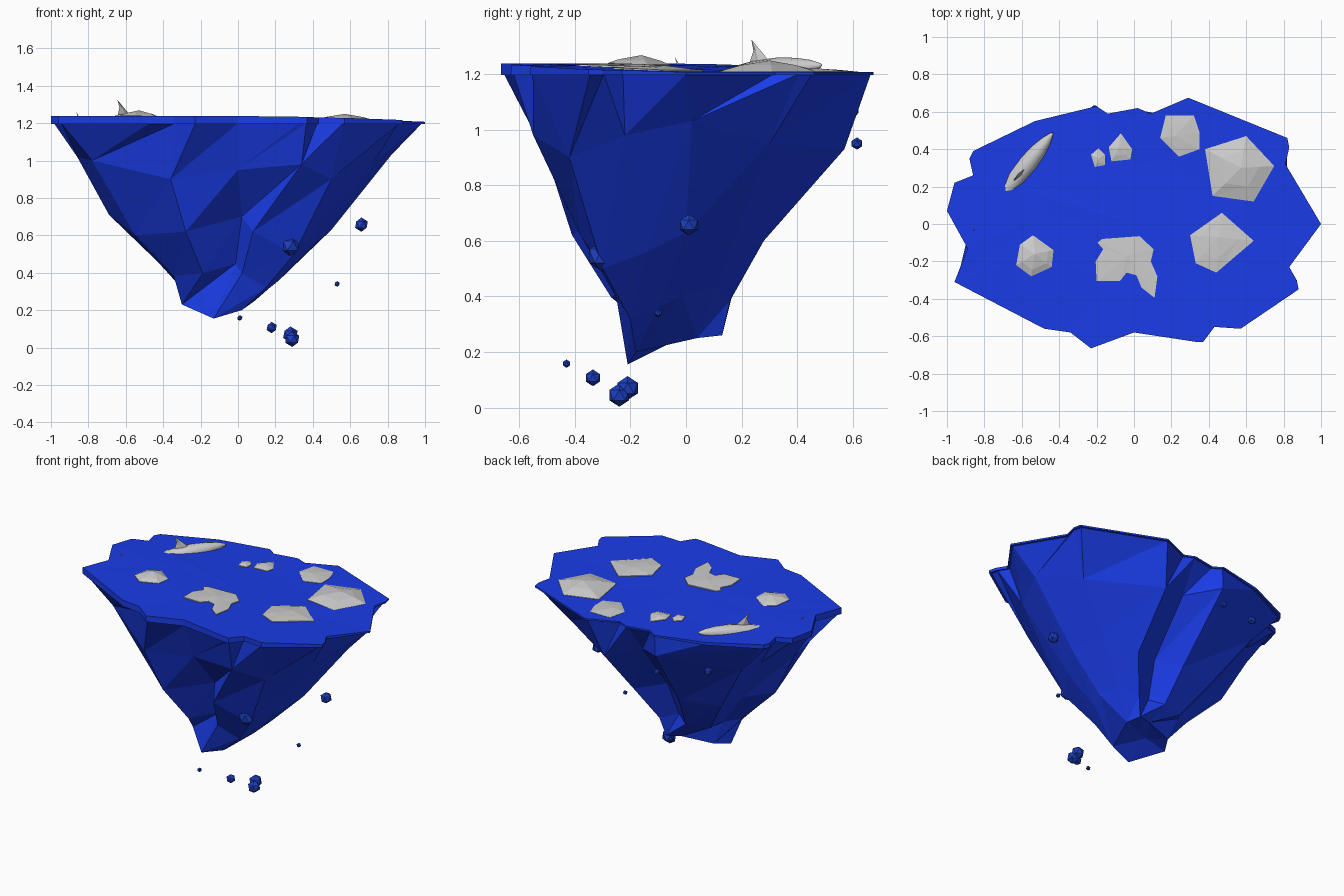
import bpy, bmesh, math, random
from mathutils import Vector

if "Cube" in bpy.data.objects:
    bpy.data.objects.remove(bpy.data.objects["Cube"])

random.seed(4)


def material(name, rgb):
    m = bpy.data.materials.new(name)
    m.diffuse_color = (*rgb, 1)
    m.use_nodes = True
    m.node_tree.nodes["Principled BSDF"].inputs["Base Color"].default_value = m.diffuse_color
    return m


WATER = material("deep_blue", (0.01, 0.045, 0.8))
ROCK = material("rock_blue", (0.012, 0.05, 0.55))


def finish(name, bm, mat=None, smooth=False):
    bmesh.ops.recalc_face_normals(bm, faces=bm.faces)
    me = bpy.data.meshes.new(name)
    bm.to_mesh(me)
    bm.free()
    ob = bpy.data.objects.new(name, me)
    bpy.context.collection.objects.link(ob)
    if mat:
        me.materials.append(mat)
    for p in me.polygons:
        p.use_smooth = smooth
    return ob


def ring(bm, pts):
    return [bm.verts.new(p) for p in pts]


def bridge(bm, a, b):
    """Triangles between two rings; a may have as many or twice as many points as b."""
    n, k = len(a), len(a) // len(b)
    for i in range(n):
        j = (i + 1) % n
        p, q = b[i // k], b[j // k]
        bm.faces.new((a[i], a[j], p))
        if p != q:
            bm.faces.new((a[j], q, p))


def fan(bm, loop, tip):
    for i, v in enumerate(loop):
        bm.faces.new((v, loop[(i + 1) % len(loop)], tip))


def water_z(x, y):
    t = (0.6 * x + y + 0.58) / 1.1
    return 1.238 - 0.031 * min(max(t, 0), 1)


# Water sheet: ragged outline, gently tilted top
RIM = [(1, 0), (.81, .32), (.83, .41), (.82, .46), (.29, .675), (.09, .59), (.02, .62),
       (-.14, .59), (-.2, .63), (-.53, .55), (-.86, .39), (-.88, .35), (-.86, .26),
       (-.96, .22), (-1, .07), (-.89, -.13), (-.96, -.31), (-.48, -.56), (-.34, -.58),
       (-.23, -.665), (0, -.58), (.33, -.63), (.37, -.63), (.43, -.55), (.57, -.56),
       (.88, -.35), (.87, -.30), (.83, -.23)]
bm = bmesh.new()
low = ring(bm, [(x, y, 1.196) for x, y in RIM])
top = ring(bm, [(x, y, water_z(x, y)) for x, y in RIM])
mid = ring(bm, [(x * .5, y * .5, water_z(x * .5, y * .5) + random.uniform(-.004, .002))
                for x, y in RIM[::2]])
bridge(bm, low, top)
bridge(bm, top, mid)
fan(bm, mid, bm.verts.new((0, 0, water_z(0, 0) - .003)))
bm.faces.new(low[::-1])
finish("water_sheet", bm, WATER)

# Faceted underside tapering to a double point
UPPER = [(.82, .02, 1.03), (.66, .30, .95), (.22, .57, .93), (0, .47, 1.0), (-.2, .62, 1.06),
         (-.66, .34, .98), (-.72, .22, 1.0), (-.86, .06, 1.02), (-.78, -.24, 1.0),
         (-.36, -.5, .9), (0, -.48, .95), (.34, -.55, .98), (.5, -.42, .9), (.72, -.22, .98)]
MIDDLE = [(.5, 0, .63), (.42, .2, .68), (.2, .28, .6), (0, .2, .66), (-.15, .29, .62),
          (-.42, .22, .62), (-.5, .1, .66), (-.69, .02, .71), (-.55, -.16, .6),
          (-.28, -.41, .62), (.02, -.28, .7), (.08, -.38, .62), (.3, -.3, .5),
          (.42, -.14, .56)]
TIP = [(.09, .04, .25), (.06, .13, .26), (-.04, .1, .27), (-.24, .04, .25), (-.30, -.06, .23),
       (-.13, -.21, .155), (.02, -.18, .2)]
bm = bmesh.new()
rings = [ring(bm, p) for p in (
    [(x * .985, y * .985, 1.2) for x, y in RIM], UPPER, MIDDLE,
    [(-.06 + (x + .06) * .58, -.04 + (y + .04) * .62, z * .64) for x, y, z in MIDDLE], TIP)]
for a, b in zip(rings, rings[1:]):
    bridge(bm, a, b)
fan(bm, rings[-1], bm.verts.new((-.14, -.05, .26)))
finish("underside", bm, WATER)

# Loose rocks drifting around the underside: x, y, z, radius
ROCKS = [(.28, -.30, .545, .056), (.66, .01, .657, .038), (.53, -.10, .34, .015),
         (.01, -.43, .158, .015), (.18, -.335, .107, .03), (.28, -.21, .07, .043),
         (.29, -.24, .045, .042), (-.21, .615, .95, .022), (-.527, .51, 1.0, .028)]
for x, y, z, r in ROCKS:
    bm = bmesh.new()
    bmesh.ops.create_icosphere(bm, subdivisions=1, radius=r)
    bmesh.ops.translate(bm, verts=bm.verts, vec=(x, y, z))
    finish("drifting_rock", bm, ROCK)


# Ice floes: outline, peak position, height above water, shoulder scale
def floe(pts, peak, h, shoulder):
    bm = bmesh.new()
    px, py = peak
    base = ring(bm, [(x, y, water_z(x, y) - .025) for x, y in pts])
    edge = ring(bm, [(x, y, water_z(x, y) + .002) for x, y in pts])
    inner = ring(bm, [(px + (x - px) * shoulder, py + (y - py) * shoulder,
                       water_z(x, y) + h * (1.15 - shoulder)) for x, y in pts])
    bridge(bm, base, edge)
    bridge(bm, edge, inner)
    fan(bm, inner, bm.verts.new((px, py, water_z(px, py) + h)))
    bm.faces.new(base[::-1])
    finish("ice_floe", bm)


floe([(.17, .58), (.32, .58), (.35, .49), (.35, .40), (.24, .36), (.14, .46)], (.22, .47), .014, .6)
floe([(.38, .40), (.60, .47), (.75, .31), (.64, .12), (.42, .15)], (.57, .30), .042, .55)
floe([(.30, -.06), (.47, .06), (.64, -.09), (.44, -.26), (.33, -.21)], (.45, -.07), .014, .6)
floe([(-.54, -.06), (-.43, -.14), (-.44, -.23), (-.55, -.28), (-.63, -.22), (-.61, -.11)],
     (-.53, -.16), .033, .7)
floe([(-.07, .485), (-.01, .40), (-.02, .345), (-.12, .335), (-.135, .41)], (-.08, .41), .016, .6)
floe([(-.19, .405), (-.155, .37), (-.155, .315), (-.21, .305), (-.23, .37)], (-.19, .35), .014, .6)

# Broken, notched floe near the front
NOTCHED = [(-.17, -.08), (.03, -.065), (.105, -.135), (.09, -.20), (.125, -.28), (.11, -.395),
           (.04, -.34), (.015, -.275), (-.04, -.26), (-.075, -.305), (-.20, -.305),
           (-.205, -.20), (-.165, -.135), (-.195, -.10)]
bm = bmesh.new()
base = ring(bm, [(x, y, 1.205) for x, y in NOTCHED])
top = ring(bm, [(x, y, water_z(x, y) + .004) for x, y in NOTCHED])
bridge(bm, base, top)
fan(bm, top, bm.verts.new((-.03, -.17, 1.237)))
bm.faces.new(base[::-1])
finish("notched_floe", bm)

# Swimming fish: lofted spindle along its spine, tail low, head up
TAIL, HEAD = Vector((-.82, .01, 1.17)), Vector((-.432, .49, 1.232))
axis = HEAD - TAIL
side = Vector((axis.y, -axis.x, 0)).normalized()
UP = Vector((0, 0, 1))
PROFILE = [(0, .006), (.12, .017), (.3, .036), (.48, .05), (.66, .051), (.8, .041),
           (.91, .026), (.98, .01)]
bm = bmesh.new()
loops = [ring(bm, [TAIL + axis * t + side * r * math.cos(a) + UP * r * .95 * math.sin(a)
                   for a in [k * math.tau / 12 for k in range(12)]]) for t, r in PROFILE]
for a, b in zip(loops, loops[1:]):
    bridge(bm, a, b)
fan(bm, loops[0][::-1], bm.verts.new(TAIL))
fan(bm, loops[-1], bm.verts.new(HEAD))
finish("fish_body", bm, smooth=True)


# Fins: thin wedges through root front, root back and tip
def fin(name, front, back, tip, thick):
    f, b, t = Vector(front), Vector(back), Vector(tip)
    w = (b - f).cross(t - f).normalized() * thick
    m = f.lerp(b, .45)
    bend = m.lerp(t, .55) + (b - f) * -.03
    bm = bmesh.new()
    root = ring(bm, [f, m + w, b, m - w])
    half = ring(bm, [f.lerp(t, .55), bend + w * .5, b.lerp(t, .55) + (f - b) * .15,
                     bend - w * .5])
    bridge(bm, root, half)
    fan(bm, half, bm.verts.new(t))
    bm.faces.new(root[::-1])
    finish(name, bm)


fin("dorsal_fin", (-.575, .305, 1.24), (-.645, .225, 1.23), (-.645, .235, 1.325), .01)
fin("tail_fin", (-.82, .01, 1.17), (-.85, -.03, 1.17), (-.865, -.04, 1.262), .005)
for s, n in ((1, "right_fin"), (-1, "left_fin")):
    root = TAIL + axis * .72 + side * s * .03 - UP * .02
    fin(n, root, root - axis * .12, root - axis * .13 + side * s * .09 - UP * .09, .006)
